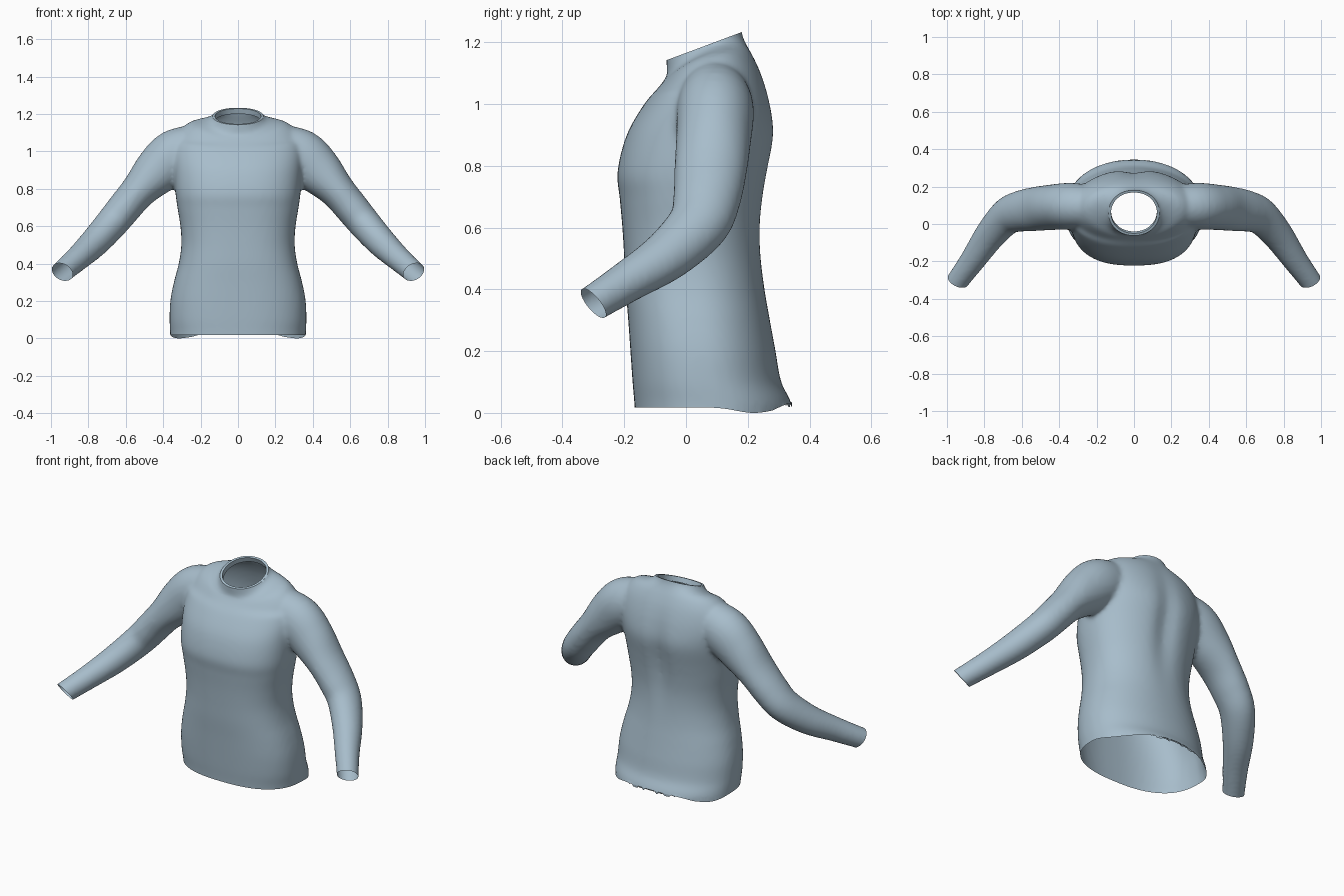
import bpy, bmesh, math
from mathutils import Vector

if "Cube" in bpy.data.objects:
    bpy.data.objects.remove(bpy.data.objects["Cube"])


def material(name, rgb):
    m = bpy.data.materials.new(name)
    m.diffuse_color = (*rgb, 1)
    m.use_nodes = True
    m.node_tree.nodes["Principled BSDF"].inputs["Base Color"].default_value = m.diffuse_color
    return m


def spline(rows, steps=5):
    """Catmull-Rom interpolation of rows of numbers."""
    out = []
    for i in range(len(rows) - 1):
        a, b = rows[max(i - 1, 0)], rows[i]
        c, d = rows[i + 1], rows[min(i + 2, len(rows) - 1)]
        for s in range(steps):
            t = s / steps
            out.append([q + 0.5 * t * (r - p + t * (2 * p - 5 * q + 4 * r - s4 + t * (3 * (q - r) + s4 - p)))
                        for p, q, r, s4 in zip(a, b, c, d)])
    return out + [list(rows[-1])]


def loft(bm, rings):
    """Closed tube through rings of points, capped at both ends."""
    vs = [[bm.verts.new(p) for p in ring] for ring in rings]
    n = len(vs[0])
    for a, b in zip(vs, vs[1:]):
        for i in range(n):
            bm.faces.new((a[i], a[(i + 1) % n], b[(i + 1) % n], b[i]))
    bm.faces.new(vs[0][::-1])
    bm.faces.new(vs[-1])


# Torso rows: front z, back z, half width, front y, back y, shoulder arch
torso = [
    (-0.06, -0.06, .36, -.162, .355, 0), (.03, .03, .363, -.167, .342, 0),
    (.10, .10, .366, -.173, .308, 0), (.20, .20, .362, -.18, .29, 0),
    (.30, .30, .343, -.187, .272, 0), (.40, .40, .317, -.195, .256, 0),
    (.50, .50, .303, -.20, .247, 0), (.60, .60, .308, -.206, .247, 0),
    (.70, .70, .324, -.215, .258, 0), (.78, .78, .335, -.222, .272, 0),
    (.90, .90, .345, -.192, .292, 0), (1.0, 1.0, .35, -.135, .278, 0),
    (1.05, 1.09, .325, -.092, .25, .02), (1.075, 1.15, .26, -.072, .222, .04),
    (1.09, 1.195, .172, -.062, .196, .025), (1.145, 1.23, .133, -.063, .182, 0),
    (1.21, 1.30, .125, -.06, .175, 0)]


def torso_ring(row, n=64):
    zf, zb, w, yf, yb, arch = row
    pts = []
    for i in range(n):
        a = 2 * math.pi * i / n
        c, s = math.cos(a), math.sin(a)
        power = 2 / (2.5 if s < 0 and zf < 1.04 else 2.1)
        x = w * math.copysign(abs(c) ** power, c)
        k = math.copysign(abs(s) ** power, s)
        y = (yf + yb) / 2 + k * (yb - yf) / 2
        z = zf + (zb - zf) * (k + 1) / 2 + arch * (x / w) ** 2
        if s > 0:  # spine groove
            y -= .025 * math.exp(-(x / .06) ** 2) * math.exp(-((z - .8) / .25) ** 2)
        pts.append((x, y, z))
    return pts


# Sleeve rows: centre x, y, z, radius in the hanging plane, radius front to back
sleeve = [
    (.20, .09, 1.025, .12, .11), (.33, .095, .98, .14, .125), (.43, .09, .895, .128, .122),
    (.53, .08, .79, .097, .118), (.61, .068, .695, .091, .11), (.68, .04, .61, .087, .10),
    (.77, -.06, .51, .079, .085), (.86, -.19, .425, .067, .069),
    (.94, -.30, .355, .06, .06), (.985, -.37, .31, .06, .06)]


def sleeve_rings(side, n=32):
    rows = spline(sleeve)
    rings = []
    for i, row in enumerate(rows):
        here = Vector(row[:3])
        d = (Vector(rows[min(i + 1, len(rows) - 1)][:3]) - Vector(rows[max(i - 1, 0)][:3])).normalized()
        u = Vector((0, 1, 0)).cross(d).normalized()
        v = d.cross(u)
        ring = []
        for k in range(n):
            a = 2 * math.pi * k / n
            p = here + u * row[3] * math.cos(a) + v * row[4] * math.sin(a)
            ring.append((p.x * side, p.y, p.z))
        rings.append(ring if side > 0 else ring[::-1])
    return rings


# Body and both sleeves, fused into one smooth surface
bm = bmesh.new()
loft(bm, [torso_ring(r) for r in spline(torso, 4)])
for side in (1, -1):
    loft(bm, sleeve_rings(side))
bmesh.ops.recalc_face_normals(bm, faces=bm.faces)
mesh = bpy.data.meshes.new("sweater")
bm.to_mesh(mesh)
bm.free()
sweater = bpy.data.objects.new("sweater", mesh)
bpy.context.collection.objects.link(sweater)
bpy.context.view_layer.objects.active = sweater
sweater.select_set(True)
fuse = sweater.modifiers.new("fuse", 'REMESH')
fuse.mode = 'VOXEL'
fuse.voxel_size = .0125
relax = sweater.modifiers.new("relax", 'SMOOTH')
relax.factor = .5
relax.iterations = 8
for name in ("fuse", "relax"):
    bpy.ops.object.modifier_apply(modifier=name)

bm = bmesh.new()
bm.from_mesh(mesh)


def cut(point, normal, clear=True):
    bmesh.ops.bisect_plane(bm, geom=bm.verts[:] + bm.edges[:] + bm.faces[:], dist=1e-5,
                           plane_co=point, plane_no=normal, clear_outer=clear)


# Open the hem, cuffs and neck
cut((0, 0, .018), (0, 0, -1))
for side in (1, -1):
    cut((.94 * side, -.30, .355), (.35 * side, -.72, -.6))
neck_point, neck_normal = Vector((0, -.06, 1.143)), Vector((0, -.35, .937)).normalized()
cut(neck_point, neck_normal)
for v in bm.verts:  # wavy hem
    if v.co.z < .0185:
        v.co.z += -.018 * math.exp(-((v.co.y - .22) / .08) ** 2) + max(0, v.co.y - .28) * .3

# Collar band
band_point, band_normal = Vector((0, -.06, 1.088)), Vector((0, -.40, .917)).normalized()
cut(band_point, band_normal, False)
for f in bm.faces:
    c = f.calc_center_median()
    f.material_index = int(abs(c.x) < .2 and (c - band_point).dot(band_normal) > 0)
    f.smooth = True

# Turned-in collar lip and its lining
rim = [e for e in bm.edges if e.is_boundary and all(v.co.z > 1.05 for v in e.verts)]
for scale, drop, index in ((.9, 0, 0), (1.0, -.03, 1)):
    geom = bmesh.ops.extrude_edge_only(bm, edges=rim)["geom"]
    ring = [g for g in geom if isinstance(g, bmesh.types.BMVert)]
    centre = sum((v.co for v in ring), Vector()) / len(ring)
    for v in ring:
        v.co = centre + (v.co - centre) * scale + neck_normal * drop
    for g in geom:
        if isinstance(g, bmesh.types.BMFace):
            g.material_index = index
            g.smooth = True
    rim = [g for g in geom if isinstance(g, bmesh.types.BMEdge) and g.is_boundary]
bm.to_mesh(mesh)
bm.free()

mesh.materials.clear()
mesh.materials.append(material("pale_blue_grey", (.39, .51, .60)))
mesh.materials.append(material("collar_blue", (.03, .26, .51)))
bpy.ops.object.shade_smooth_by_angle(angle=math.radians(50))
